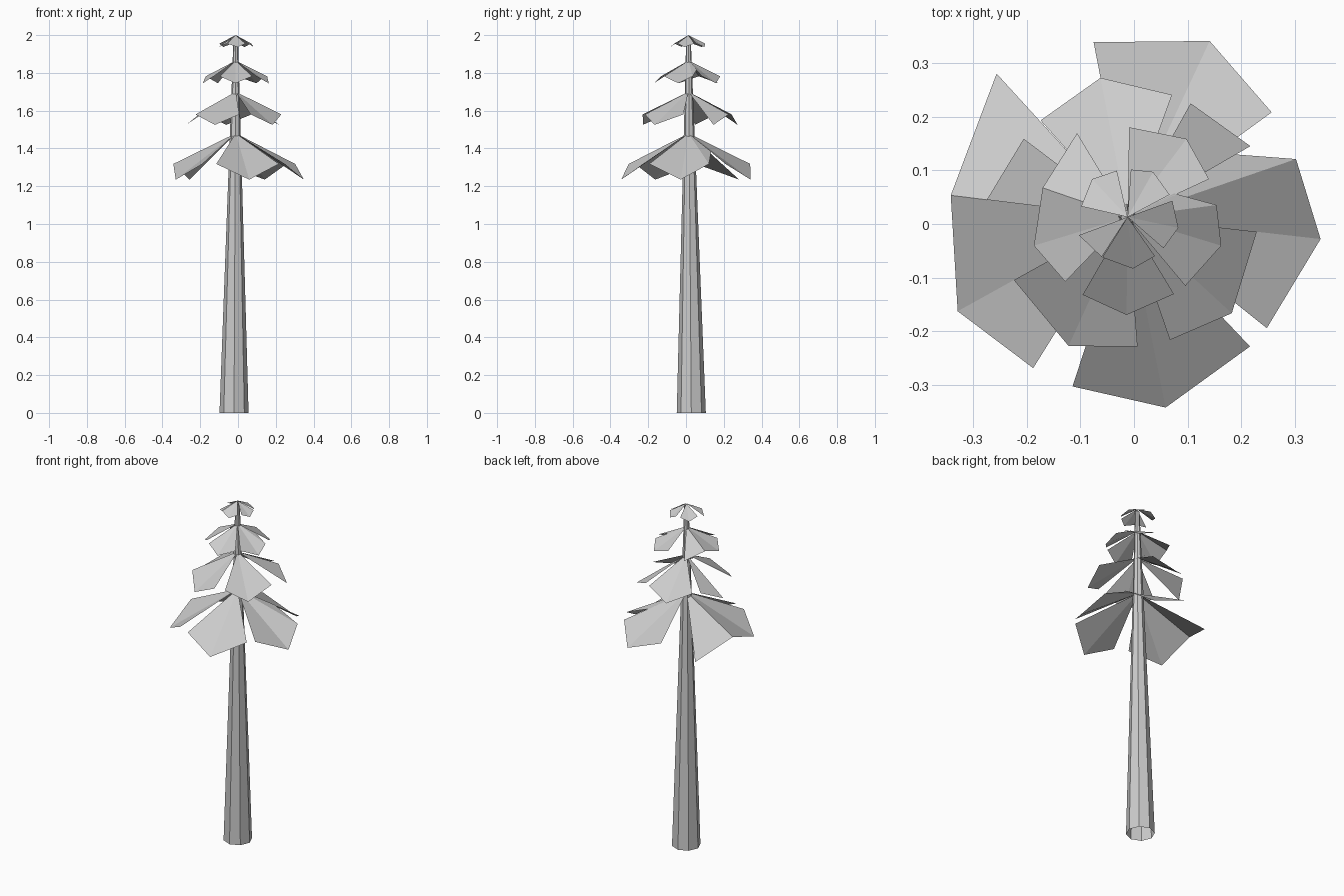
import bpy, bmesh
from math import cos, sin, radians, pi

cube = bpy.data.objects.get("Cube")
if cube:
    bpy.data.objects.remove(cube, do_unlink=True)

grey = bpy.data.materials.new("plain_grey")
grey.use_nodes = True
colour = (0.6, 0.6, 0.6, 1)
grey.diffuse_color = colour
grey.node_tree.nodes["Principled BSDF"].inputs["Base Color"].default_value = colour

AXIS = (-0.012, 0.013)      # where the trunk ends, shared by all leaf tiers
SIDE = 0.917                # length of a leaf's side edge relative to its fold


def add_object(name, bm):
    mesh = bpy.data.meshes.new(name)
    bm.to_mesh(mesh)
    bm.free()
    mesh.materials.append(grey)
    obj = bpy.data.objects.new(name, mesh)
    bpy.context.collection.objects.link(obj)


def make_trunk():
    """Open eight-sided taper, leaning slightly."""
    bm = bmesh.new()
    rings = []
    for x, y, z, r in ((-0.021, 0.028, 0, 0.077), (*AXIS, 1.985, 0.012)):
        rings.append([bm.verts.new((x + r * cos(k * pi / 4), y + r * sin(k * pi / 4), z))
                      for k in range(8)])
    low, high = rings
    for k in range(8):
        n = (k + 1) % 8
        bm.faces.new((low[k], low[n], high[n], high[k]))
    add_object("trunk", bm)


def make_tier(name, top, reach, side_z, fold_z, leaves):
    """Troughed leaves: each fans from the trunk over side, fold and side.
    A leaf is (side, fold, side) in degrees clockwise; None leaves a side open.
    A fourth pair (degrees, length) adds a short inner flap to the first side."""
    bm = bmesh.new()
    for first, fold, last, *flap in leaves:
        rim = []
        for angle, length, z in ((first, SIDE, side_z), (fold, 1, fold_z), (last, SIDE, side_z)):
            if angle is not None:
                rim.append((angle, length, z))
        for angle, part in flap:
            rim.insert(0, (angle, SIDE * part, top + (side_z - top) * part))
        apex = bm.verts.new((*AXIS, top))
        verts = [bm.verts.new((AXIS[0] + reach * length * cos(radians(a)),
                               AXIS[1] + reach * length * sin(radians(a)), z))
                 for a, length, z in rim]
        for a, b in zip(verts, verts[1:]):
            bm.faces.new((apex, b, a))
    add_object(name, bm)


make_trunk()
make_tier("lowest_leaves", 1.48, 0.363, 1.318, 1.235, [
    (101, 65, 36), (19, -6.5, -38.6, (37, 0.6)), (-46.6, -78.7, -108),
    (238, 209, 173), (173, 132.4, None)])
make_tier("lower_leaves", 1.70, 0.265, 1.58, 1.525, [
    (132, 101, 70), (61, 30, None), (-6.5, -42.7, -71),
    (-85.6, -114.6, -151), (None, 173, 143)])
make_tier("upper_leaves", 1.865, 0.183, 1.782, 1.745, [
    (89, 53, 25), (7.7, -17, -50, (27, 0.58)), (-59, -90.6, -120),
    (226, 197, 161), (161, 121, None)])
make_tier("top_leaves", 2.0, 0.097, 1.955, 1.937, [
    (103, 133, 167), (86, 60.5, 28), (20, -12, -41),
    (-55, -84, -122), (-123, -159.5, None)])

# Turn every leaf face upward
for obj in bpy.data.objects:
    if obj.name.endswith("leaves"):
        for poly in obj.data.polygons:
            if poly.normal.z < 0:
                poly.flip()
        obj.data.update()
